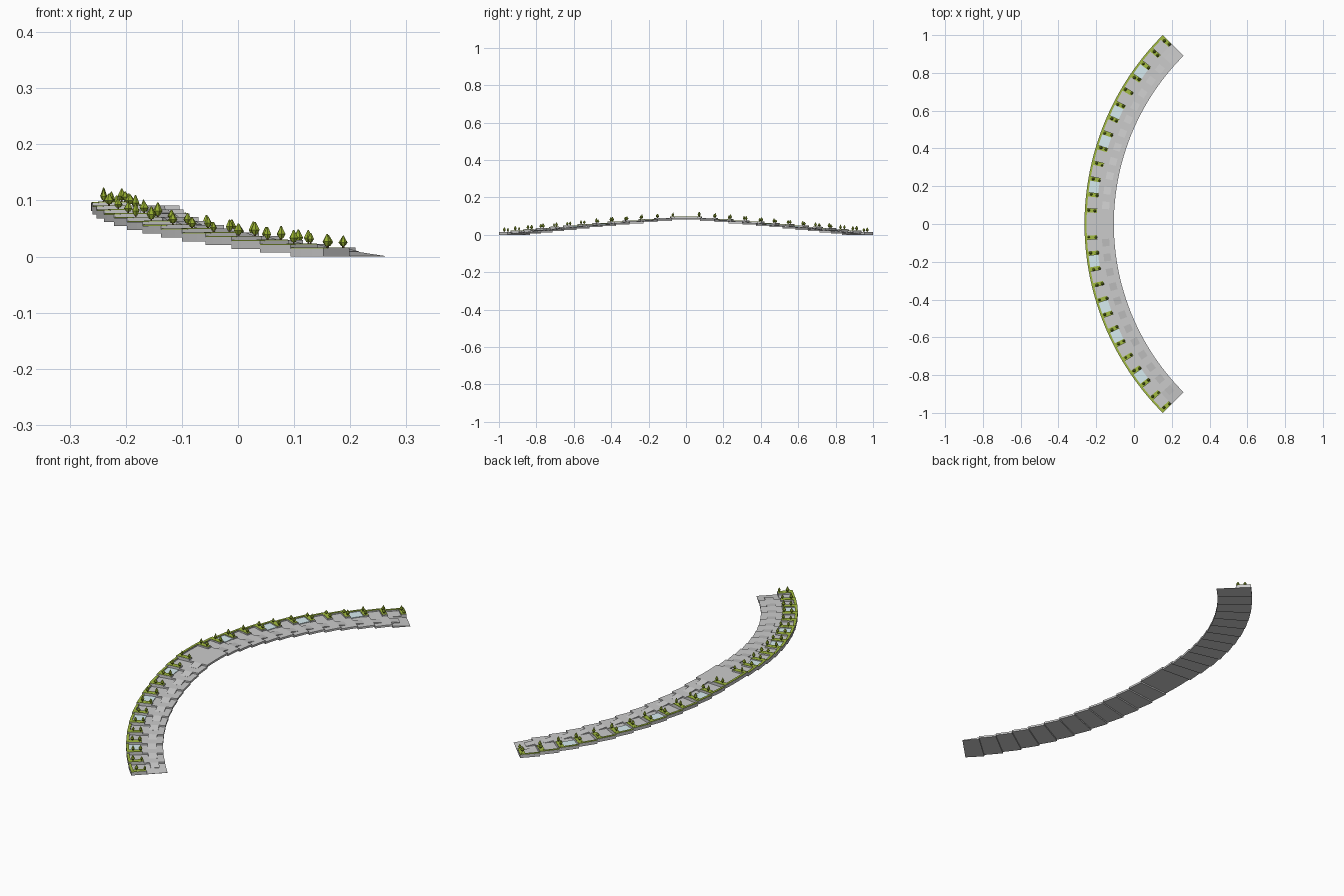
import bpy, bmesh, math, random
from mathutils import Matrix, Vector

if "Cube" in bpy.data.objects:
    bpy.data.objects.remove(bpy.data.objects["Cube"])

random.seed(4)
RO, RI, CX = 1.4142, 1.2587, 1.152      # outer radius, inner radius, arc centre x
N, RISE, DECK = 13, 0.0068, 0.009       # terraces per half, step height, slab thickness
STEP = math.radians(45) / N
RP = 1.348                              # inner edge of the planted strip


def pt(r, a, z):
    return Vector((CX - r * math.cos(a), r * math.sin(a), z))


def sector(bm, r0, r1, a0, a1, z0, top0, top1=None, n=3):
    """Curved slab; its top may slope from top0 (at a0) to top1 (at a1)."""
    top1 = top0 if top1 is None else top1
    rings = []
    for i in range(n + 1):
        t = i / n
        a, zt = a0 + (a1 - a0) * t, top0 + (top1 - top0) * t
        rings.append([bm.verts.new(pt(r, a, z)) for r, z in
                      ((r0, z0), (r1, z0), (r1, zt), (r0, zt))])
    for p, q in zip(rings, rings[1:]):
        for j in range(4):
            bm.faces.new((p[j], p[(j + 1) % 4], q[(j + 1) % 4], q[j]))
    bm.faces.new(rings[0])
    bm.faces.new(rings[-1][::-1])


def cone(bm, loc, r0, r1, h, sides, spin=0):
    m = Matrix.Translation(loc + Vector((0, 0, h / 2))) @ Matrix.Rotation(spin, 4, 'Z')
    bmesh.ops.create_cone(bm, cap_ends=True, segments=sides, radius1=r0,
                          radius2=r1, depth=h, matrix=m)


def finish(name, bm, color=None):
    bmesh.ops.recalc_face_normals(bm, faces=bm.faces)
    me = bpy.data.meshes.new(name)
    bm.to_mesh(me)
    bm.free()
    ob = bpy.data.objects.new(name, me)
    bpy.context.collection.objects.link(ob)
    if color:
        mat = bpy.data.materials.new(name)
        mat.diffuse_color = (*color, 1)
        mat.use_nodes = True
        mat.node_tree.nodes["Principled BSDF"].inputs["Base Color"].default_value = mat.diffuse_color
        me.materials.append(mat)


deck, ramps, walls, grass, water, trunks, leaves = [bmesh.new() for _ in range(7)]

for s in (-1, 1):
    for k in range(N):
        z = k * RISE
        top = z + DECK
        low = s * STEP * (N - k)          # lower (outer end) edge of this terrace
        high = s * STEP * (N - k - 1)
        ang = lambda d: low - s * d / 1.38  # distance along the arc from the lower edge

        # Terrace slab; the first one slopes down to the ground as an entry
        if k == 0:
            sector(deck, RP, RO, low, high, z, top)
            sector(deck, RI, RP, low, high, z, 0.001, top)
        else:
            sector(deck, RI, RO, low, high, z, top)
            # Small ramp joining the terrace below
            sector(ramps, 1.286, 1.324, low + s * 0.03, low,
                   top - RISE - 0.001, top - RISE + 0.0002, top, n=1)

        # Outer kerb and radial planter, both topped with planting
        sector(walls, 1.402, RO, low, high, top, top + 0.005)
        sector(grass, 1.403, RO - 0.001, low, high, top + 0.005, top + 0.007)
        sector(walls, RP, 1.402, low, ang(0.024), top, top + 0.006, n=1)
        sector(grass, RP + 0.002, 1.403, ang(0.001), ang(0.023),
               top + 0.006, top + 0.0075, n=1)

        # Pool on some terraces
        if N - 1 - k in (2, 5, 7, 10):
            sector(water, RP + 0.004, 1.402, ang(0.024), high, top, top + 0.003)

        # Two trees on each planter
        for r in (1.357, 1.39):
            base = pt(r + random.uniform(-.004, .004),
                      ang(random.uniform(.008, .016)), top + 0.007)
            h = random.uniform(0.015, 0.023)
            w = random.uniform(0.006, 0.009)
            spin = random.uniform(0, 6)
            cone(trunks, base, 0.0018, 0.0014, 0.005, 5)
            cone(leaves, base + Vector((0, 0, .003)), w * .45, w, h * .35, 6, spin)
            cone(leaves, base + Vector((0, 0, .003 + h * .35)), w, w * .15, h * .65, 6, spin)

finish("terrace_slabs", deck)
finish("ramps", ramps)
finish("planter_walls", walls)
finish("planting", grass, (0.36, 0.50, 0.05))
finish("pools", water, (0.68, 0.84, 0.88))
finish("tree_trunks", trunks, (0.15, 0.08, 0.03))
finish("tree_foliage", leaves, (0.30, 0.42, 0.03))
